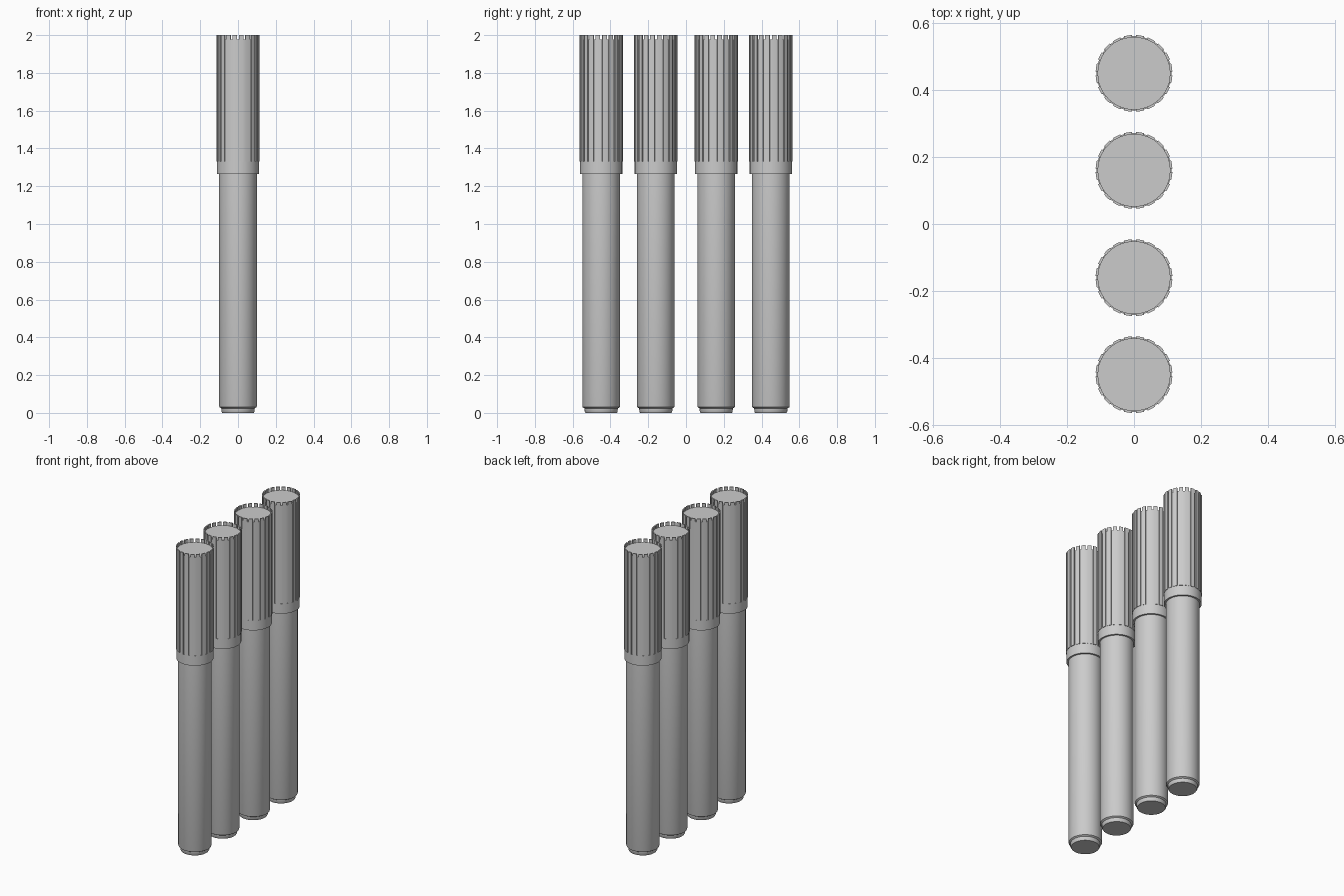
import bpy, bmesh
from math import cos, sin, pi

if "Cube" in bpy.data.objects:
    bpy.data.objects.remove(bpy.data.objects["Cube"])

SEG = 48
RIBS = 20


def finish(bm, name, y):
    bmesh.ops.recalc_face_normals(bm, faces=bm.faces)
    mesh = bpy.data.meshes.new(name)
    bm.to_mesh(mesh)
    bm.free()
    ob = bpy.data.objects.new(name, mesh)
    bpy.context.collection.objects.link(ob)
    ob.location.y = y
    bpy.ops.object.select_all(action='DESELECT')
    ob.select_set(True)
    bpy.context.view_layer.objects.active = ob
    bpy.ops.object.shade_smooth_by_angle(angle=0.6)
    return ob


def lathe(name, profile, y):
    """Revolve (radius, z) points around z and cap both ends."""
    bm = bmesh.new()
    rings = [[bm.verts.new((r * cos(2 * pi * i / SEG), r * sin(2 * pi * i / SEG), z))
              for i in range(SEG)] for r, z in profile]
    for a, b in zip(rings, rings[1:]):
        for i in range(SEG):
            j = (i + 1) % SEG
            bm.faces.new((a[i], a[j], b[j], b[i]))
    bm.faces.new(rings[0])
    bm.faces.new(rings[-1])
    return finish(bm, name, y)


def ribs(name, r0, r1, z0, z1, y):
    """Ring of raised curved strips around the cap."""
    bm = bmesh.new()
    half = 0.34 * 2 * pi / RIBS
    for k in range(RIBS):
        mid = 2 * pi * (k + 0.5) / RIBS
        angles = [mid - half, mid, mid + half]
        outline = [(r1, a) for a in angles] + [(r0, a) for a in reversed(angles)]
        base = bm.faces.new([bm.verts.new((r * cos(a), r * sin(a), z0)) for r, a in outline])
        ext = bmesh.ops.extrude_face_region(bm, geom=[base], use_keep_orig=True)
        top = [v for v in ext['geom'] if isinstance(v, bmesh.types.BMVert)]
        bmesh.ops.translate(bm, verts=top, vec=(0, 0, z1 - z0))
    return finish(bm, name, y)


for n, y in enumerate((-0.449, -0.16, 0.16, 0.449), 1):
    # Barrel with narrowed foot
    lathe(f"pen_barrel_{n}", [(0.083, 0), (0.087, 0.006), (0.088, 0.024),
                              (0.098, 0.03), (0.1, 0.036), (0.1, 1.28)], y)
    # Cap: smooth collar, then the grooved core
    lathe(f"pen_cap_{n}", [(0.1, 1.265), (0.1115, 1.265), (0.1115, 1.33),
                           (0.1085, 1.33), (0.1085, 1.978)], y)
    # Grip ribs standing slightly above the cap top
    ribs(f"cap_ribs_{n}", 0.107, 0.1145, 1.33, 2.0, y)
